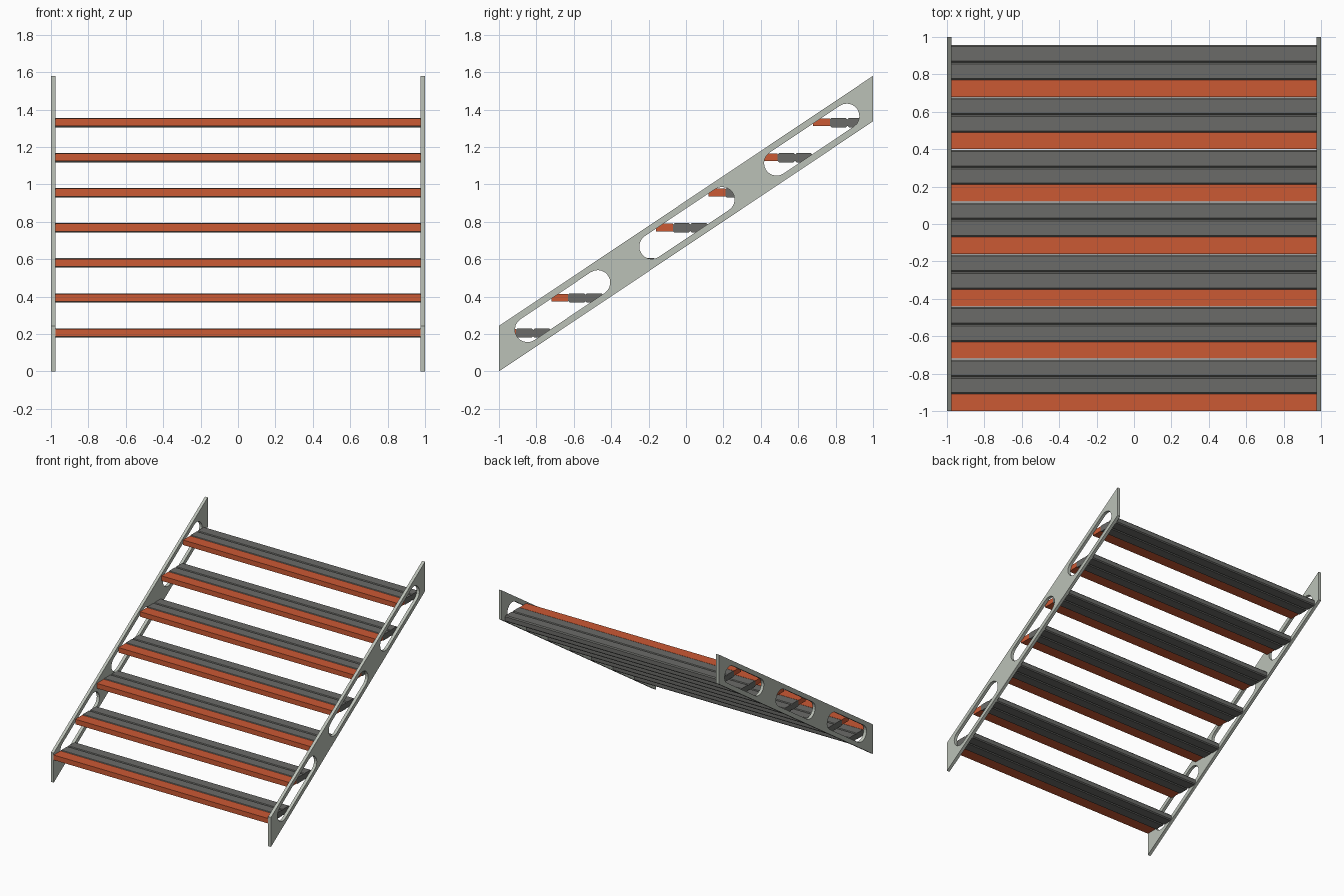
import bpy, bmesh, math

if "Cube" in bpy.data.objects:
    bpy.data.objects.remove(bpy.data.objects["Cube"])


def material(name, rgb):
    m = bpy.data.materials.new(name)
    m.diffuse_color = (*rgb, 1)
    m.use_nodes = True
    m.node_tree.nodes["Principled BSDF"].inputs["Base Color"].default_value = m.diffuse_color
    return m


PALE = material("pale grey paint", (0.50, 0.535, 0.475))
ORANGE = material("orange nosing", (0.60, 0.10, 0.034))
GREY = material("dark grey board", (0.145, 0.147, 0.138))


def extrude_x(name, loops, x0, x1, mat):
    """Extrude closed (y, z) outlines (first outer, others holes) from x0 to x1."""
    bm = bmesh.new()
    edges = []
    for pts in loops:
        vs = [bm.verts.new((x0, y, z)) for y, z in pts]
        edges += [bm.edges.new((vs[i - 1], vs[i])) for i in range(len(vs))]
    bmesh.ops.triangle_fill(bm, edges=edges, use_beauty=True, normal=(1, 0, 0))
    ext = bmesh.ops.extrude_face_region(bm, geom=bm.faces[:], use_keep_orig=True)
    moved = [v for v in ext["geom"] if isinstance(v, bmesh.types.BMVert)]
    bmesh.ops.translate(bm, verts=moved, vec=(x1 - x0, 0, 0))
    bmesh.ops.recalc_face_normals(bm, faces=bm.faces[:])
    me = bpy.data.meshes.new(name)
    bm.to_mesh(me)
    bm.free()
    me.materials.append(mat)
    ob = bpy.data.objects.new(name, me)
    bpy.context.collection.objects.link(ob)
    return ob


# Sloping side stringers with three rounded slots each
SLOPE = 1.337 / 2


def slot(cy, half=0.188, r=0.067, n=10):
    cz = 0.79 + cy * SLOPE
    a = math.atan(SLOPE)
    pts = []
    for sign, start in ((1, a - math.pi / 2), (-1, a + math.pi / 2)):
        for k in range(n + 1):
            t = start + math.pi * k / n
            pts.append((cy + sign * half + r * math.cos(t),
                        cz + sign * half * SLOPE + r * math.sin(t)))
    return pts


outline = [(-1, 0), (1, 1.337), (1, 1.58), (-1, 0.243)]
slots = [slot(c) for c in (-0.66, 0.005, 0.672)]
for side, x0, x1 in (("left", -1, -0.975), ("right", 0.975, 1)):
    extrude_x(side + "_stringer", [outline] + slots, x0, x1, PALE)


# Seven treads: an orange nosing followed by two chamfered boards
def board(y0, y1, z0, z1, c):
    return [(y0 + c, z0), (y1 - c, z0), (y1, z0 + c), (y1, z1 - c),
            (y1 - c, z1), (y0 + c, z1), (y0, z1 - c), (y0, z0 + c)]


for i in range(7):
    y, z = -1 + 0.28 * i, 0.18 + 0.1875 * i
    nosing = [(y, z + 0.006), (y + 0.09, z + 0.006), (y + 0.09, z + 0.047), (y, z + 0.047)]
    extrude_x(f"nosing_{i + 1}", [nosing], -0.975, 0.975, ORANGE)
    for j in range(2):
        b = y + 0.09 + 0.093 * j
        extrude_x(f"tread_{i + 1}_board_{j + 1}", [board(b, b + 0.093, z, z + 0.05, 0.008)],
                  -0.975, 0.975, GREY)
